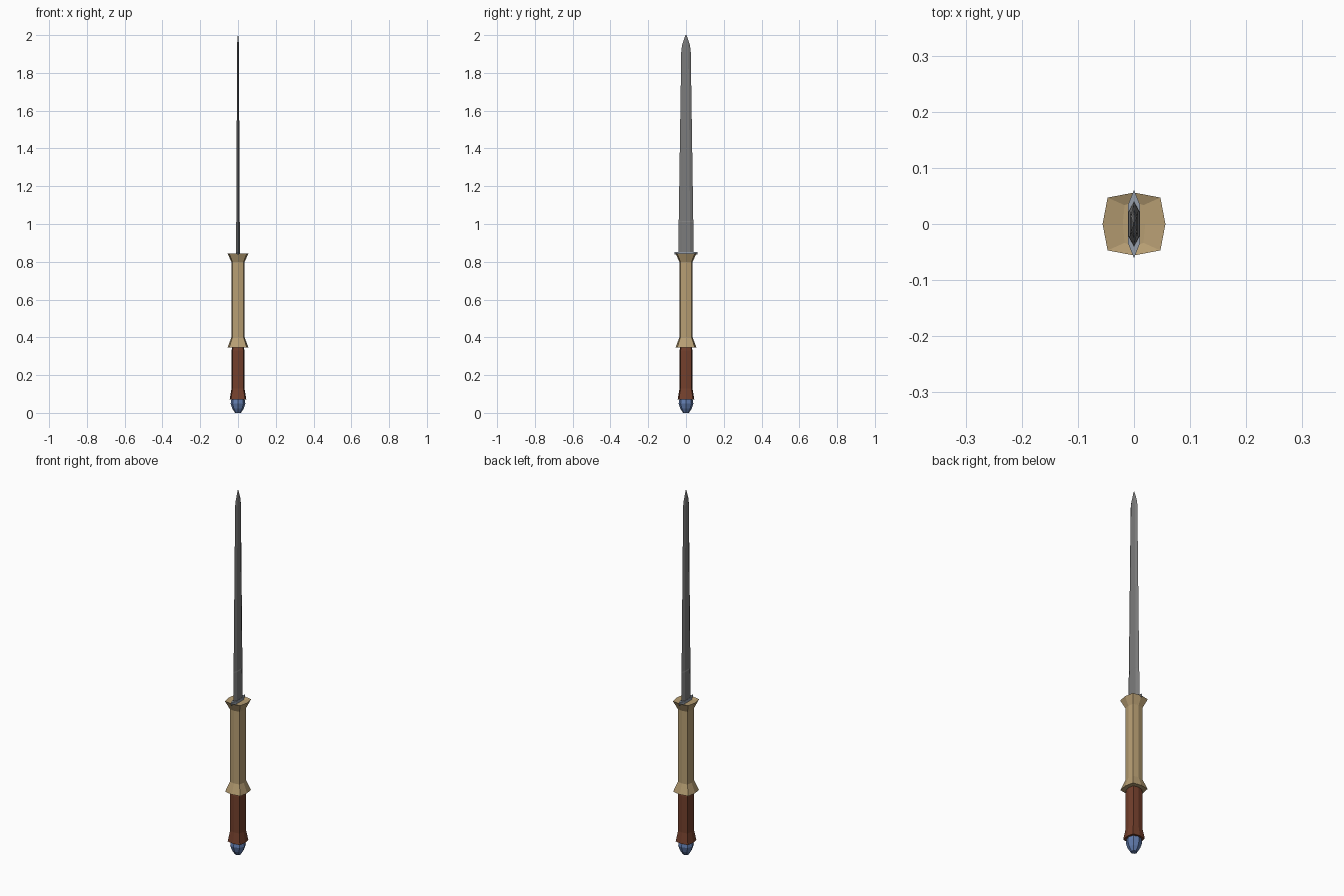
import bpy
import bmesh

if "Cube" in bpy.data.objects:
    bpy.data.objects.remove(bpy.data.objects["Cube"])


def loft(name, rings, color=None):
    """Skin a stack of rings; every ring is a list of (x, y, z) with equal count."""
    bm = bmesh.new()
    loops = [[bm.verts.new(p) for p in ring] for ring in rings]
    n = len(loops[0])
    for a, b in zip(loops, loops[1:]):
        for i in range(n):
            j = (i + 1) % n
            bm.faces.new((a[i], a[j], b[j], b[i]))
    bm.faces.new(loops[0][::-1])
    bm.faces.new(loops[-1])
    bmesh.ops.recalc_face_normals(bm, faces=bm.faces)
    mesh = bpy.data.meshes.new(name)
    bm.to_mesh(mesh)
    bm.free()
    obj = bpy.data.objects.new(name, mesh)
    bpy.context.collection.objects.link(obj)
    if color:
        mat = bpy.data.materials.new(name + "_colour")
        mat.diffuse_color = (*color, 1)
        mat.use_nodes = True
        mat.node_tree.nodes["Principled BSDF"].inputs["Base Color"].default_value = mat.diffuse_color
        mesh.materials.append(mat)
    return obj


def octagon(rx, z, ry=None, corner=0.84):
    """Bulging square: four mid-side points and four corner points."""
    ry = ry or rx
    c = corner
    unit = [(1, 0), (c, c), (0, 1), (-c, c), (-1, 0), (-c, -c), (0, -1), (c, -c)]
    return [(x * rx, y * ry, z) for x, y in unit]


def blade_ring(t, w, z):
    """Flat-sided section with two sharp edges along y."""
    unit = [(1, -0.55), (1, 0.55), (0, 1), (-1, 0.55), (-1, -0.55), (0, -1)]
    return [(x * t, y * w, z) for x, y in unit]


# Blue faceted pommel
loft("pommel_gem", [octagon(r, z, corner=0.72) for r, z in
                    [(0.016, 0), (0.030, 0.022), (0.039, 0.05), (0.034, 0.078)]],
     (0.12, 0.2, 0.42))

# Brown lower grip, flared at its foot
loft("lower_grip", [octagon(r, z) for r, z in
                    [(0.044, 0.072), (0.034, 0.13), (0.034, 0.33), (0.031, 0.35)]],
     (0.17, 0.05, 0.025))

# Tan upper handle, flared at both ends with a shallow dished top
handle = [octagon(r, z) for r, z in
          [(0.032, 0.347), (0.055, 0.347), (0.035, 0.40), (0.035, 0.80), (0.056, 0.845)]]
handle.append(octagon(0.02, 0.838, 0.04))
loft("upper_handle", handle, (0.47, 0.34, 0.17))

# Thin pointed guard plate
loft("guard_plate", [blade_ring(0.011, 0.061, z) for z in (0.838, 0.853)], (0.3, 0.34, 0.4))

# Tapering blade with thicker base
loft("blade", [blade_ring(t, w, z) for t, w, z in
               [(0.010, 0.041, 0.835), (0.0095, 0.039, 1.01), (0.0075, 0.0385, 1.015),
                (0.006, 0.025, 1.92), (0.005, 0.020, 1.95), (0.001, 0.003, 2.0)]],
     (0.2, 0.2, 0.2))
